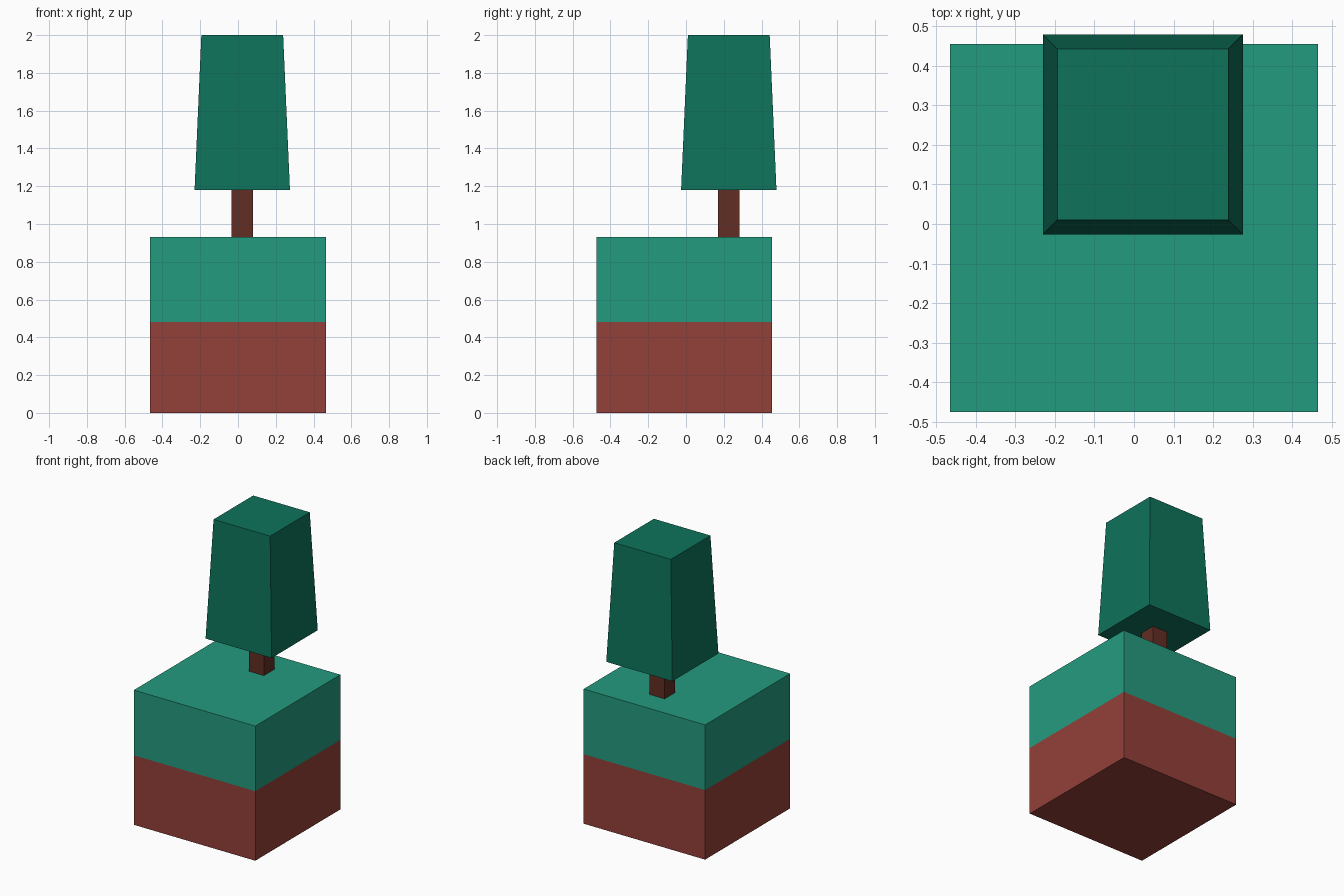
import bpy, bmesh

if "Cube" in bpy.data.objects:
    bpy.data.objects.remove(bpy.data.objects["Cube"])


def material(name, rgb):
    """Flat colour from 0-255 sRGB, stored as linear."""
    lin = [((c / 255 + 0.055) / 1.055) ** 2.4 for c in rgb]
    m = bpy.data.materials.new(name)
    m.diffuse_color = (*lin, 1)
    m.use_nodes = True
    m.node_tree.nodes["Principled BSDF"].inputs["Base Color"].default_value = m.diffuse_color
    return m


def block(name, centre, half, z0, z1, mats, top_half=None, cut=None):
    """Square block, optionally tapered, or cut at a height into two colours."""
    top = half if top_half is None else top_half
    bm = bmesh.new()
    bmesh.ops.create_cube(bm, size=2)
    for v in bm.verts:
        h = top if v.co.z > 0 else half
        v.co = (centre[0] + v.co.x * h, centre[1] + v.co.y * h,
                z1 if v.co.z > 0 else z0)
    if cut is not None:
        bmesh.ops.bisect_plane(bm, geom=bm.verts[:] + bm.edges[:] + bm.faces[:],
                               plane_co=(0, 0, cut), plane_no=(0, 0, 1))
        for f in bm.faces:
            f.material_index = int(f.calc_center_median().z > cut)
    me = bpy.data.meshes.new(name)
    bm.to_mesh(me)
    bm.free()
    for m in mats:
        me.materials.append(m)
    ob = bpy.data.objects.new(name, me)
    bpy.context.collection.objects.link(ob)
    return ob


soil = material("soil red brown", (148, 64, 57))
grass = material("grass green", (36, 155, 126))
bark = material("bark brown", (98, 45, 36))
leaf = material("leaf dark green", (14, 115, 91))

tree = (0.0225, 0.2265)

# Ground cube: soil below, grass above
block("ground_block", (0, -0.01), 0.465, 0, 0.932, [soil, grass], cut=0.481)
# Trunk
block("trunk", tree, 0.058, 0.932, 1.18, [bark])
# Tapered crown
block("crown", tree, 0.2525, 1.18, 2.0, [leaf], top_half=0.2165)
